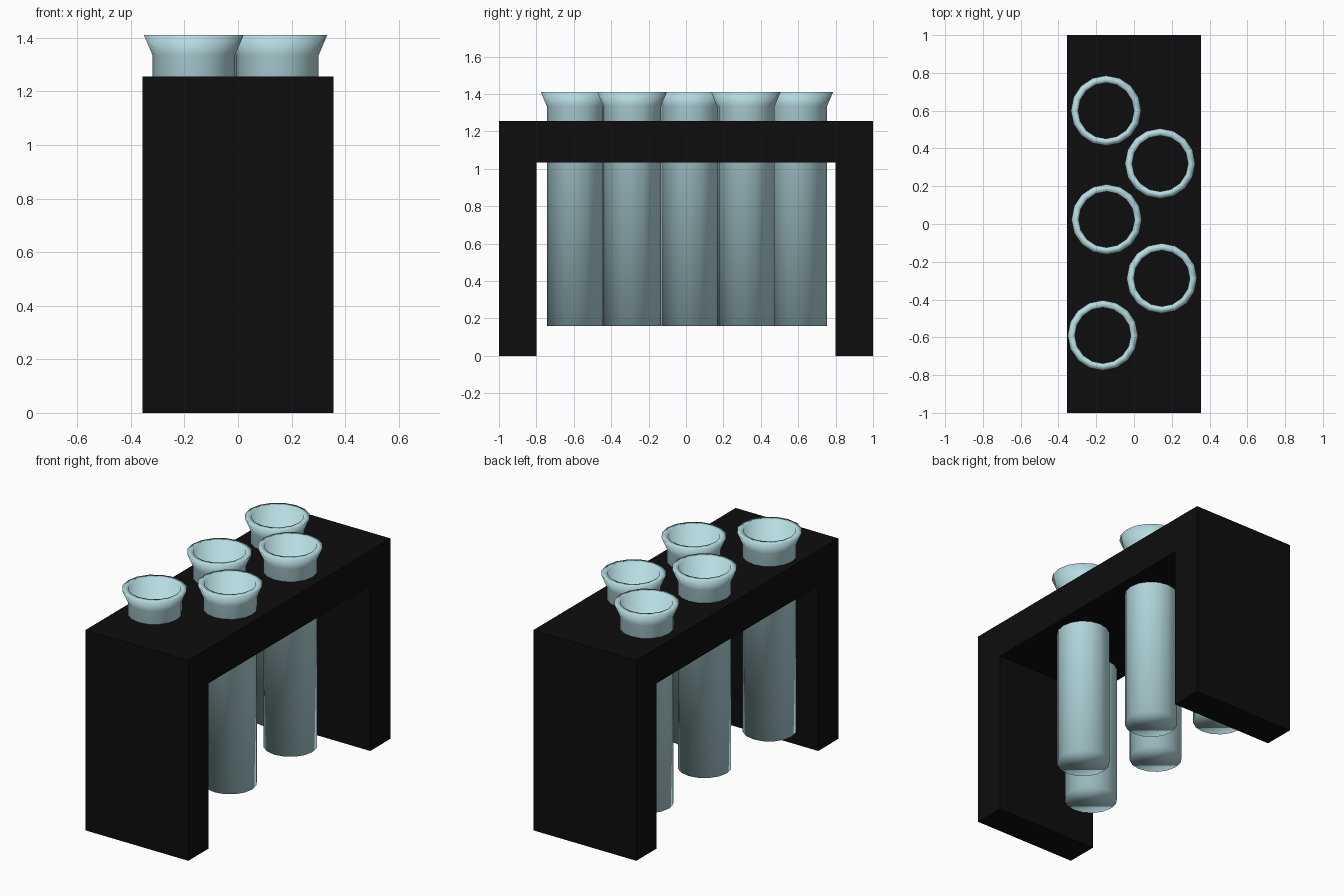
import bpy, bmesh, math

if "Cube" in bpy.data.objects:
    bpy.data.objects.remove(bpy.data.objects["Cube"])


def material(name, color):
    m = bpy.data.materials.new(name)
    m.diffuse_color = (*color, 1)
    m.use_nodes = True
    m.node_tree.nodes["Principled BSDF"].inputs["Base Color"].default_value = m.diffuse_color
    return m


def make_object(name, bm, mat):
    bmesh.ops.recalc_face_normals(bm, faces=bm.faces)
    mesh = bpy.data.meshes.new(name)
    bm.to_mesh(mesh)
    bm.free()
    mesh.materials.append(mat)
    ob = bpy.data.objects.new(name, mesh)
    bpy.context.collection.objects.link(ob)
    return ob


black = material("black_rack", (0.004, 0.004, 0.004))
glass = material("pale_glass", (0.47, 0.72, 0.76))

# Rack: arch profile extruded across x
arch = [(-1, 0), (-0.8, 0), (-0.8, 1.035), (0.8, 1.035),
        (0.8, 0), (1, 0), (1, 1.255), (-1, 1.255)]
bm = bmesh.new()
face = bm.faces.new([bm.verts.new((-0.356, y, z)) for y, z in arch])
out = bmesh.ops.extrude_face_region(bm, geom=[face])
moved = [v for v in out["geom"] if isinstance(v, bmesh.types.BMVert)]
bmesh.ops.translate(bm, verts=moved, vec=(0.712, 0, 0))
make_object("rack", bm, black)

# Test tubes: revolved profile from outer base, over the flared lip, to inner floor
SIDES = 16
PROFILE = [(0.154, 0.16), (0.154, 1.335), (0.186, 1.41),
           (0.148, 1.41), (0.148, 0.175)]


def tube(name, x, y):
    bm = bmesh.new()
    rings = []
    for r, z in PROFILE:
        rings.append([bm.verts.new((r * math.cos(a), r * math.sin(a), z))
                      for a in (2 * math.pi * i / SIDES for i in range(SIDES))])
    for low, high in zip(rings, rings[1:]):
        for i in range(SIDES):
            j = (i + 1) % SIDES
            bm.faces.new((low[i], low[j], high[j], high[i]))
    bm.faces.new(rings[0])
    bm.faces.new(rings[-1])
    for f in bm.faces:
        f.smooth = True
    ob = make_object(name, bm, glass)
    ob.location = (x, y, 0)


# Staggered row of five
for n, (x, y) in enumerate([(-0.148, 0.6), (0.138, 0.32), (-0.145, 0.024),
                            (0.147, -0.288), (-0.165, -0.59)], 1):
    tube(f"test_tube_{n}", x, y)
